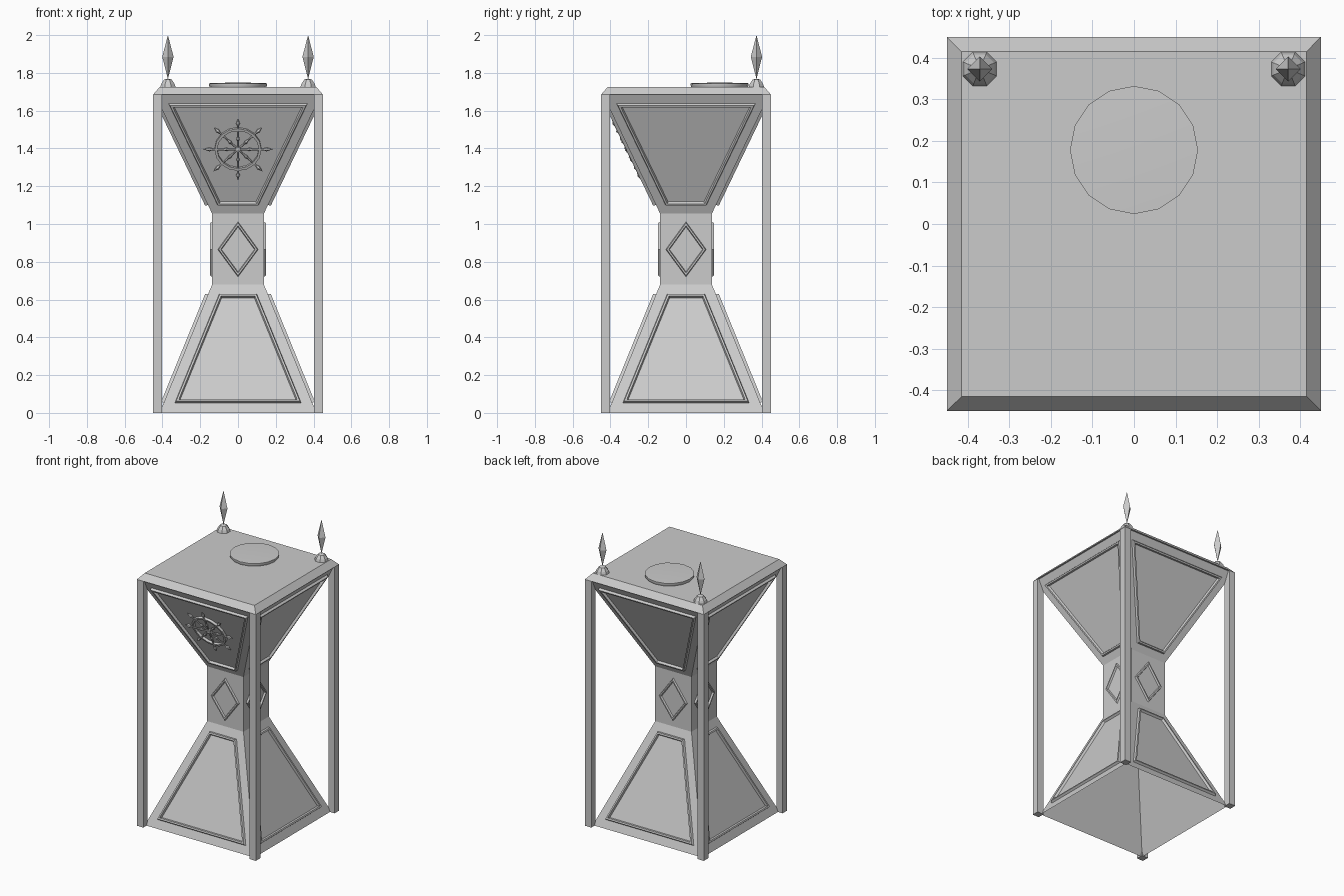
import bpy, bmesh
from math import pi, cos, sin, sqrt
from mathutils import Matrix, Vector

if "Cube" in bpy.data.objects:
    bpy.data.objects.remove(bpy.data.objects["Cube"])

grey = bpy.data.materials.new("stone_grey")
grey.use_nodes = True
GREY = (0.6, 0.6, 0.6, 1)
grey.diffuse_color = GREY
grey.node_tree.nodes["Principled BSDF"].inputs["Base Color"].default_value = GREY


def finish(name, bm, matrix=None):
    bmesh.ops.remove_doubles(bm, verts=bm.verts, dist=1e-5)
    mesh = bpy.data.meshes.new(name)
    bm.to_mesh(mesh)
    bm.free()
    if matrix:
        mesh.transform(matrix)
    mesh.materials.append(grey)
    obj = bpy.data.objects.new(name, mesh)
    bpy.context.collection.objects.link(obj)
    return obj


def lathe(name, profile, sides, matrix=None, phase=0.0, caps=(False, False)):
    """Turn a (radius, height) profile, listed bottom to top, around z."""
    bm = bmesh.new()
    rings = []
    for r, z in profile:
        if r == 0:
            rings.append([bm.verts.new((0, 0, z))] * sides)
        else:
            angles = [phase + 2 * pi * i / sides for i in range(sides)]
            rings.append([bm.verts.new((r * cos(a), r * sin(a), z)) for a in angles])
    for low, high in zip(rings, rings[1:]):
        for i in range(sides):
            j = (i + 1) % sides
            corners = dict.fromkeys((low[i], low[j], high[j], high[i]))
            bm.faces.new(list(corners))
    if caps[0]:
        bm.faces.new(rings[0][::-1])
    if caps[1]:
        bm.faces.new(rings[-1])
    return finish(name, bm, matrix)


def square_lathe(name, profile, **kw):
    """Same, with a square section given by half widths."""
    return lathe(name, [(h * sqrt(2), z) for h, z in profile], 4, phase=pi / 4, **kw)


def inset(points, d):
    """Move a counter-clockwise outline inwards with mitred corners."""
    out = []
    for i, p in enumerate(points):
        a = (p - points[i - 1]).normalized()
        b = (points[(i + 1) % len(points)] - p).normalized()
        na, nb = Vector((-a.y, a.x)), Vector((-b.y, b.x))
        out.append(p + (na + nb) * d / (1 + na.dot(nb)))
    return out


def frame(name, points, width, depth, matrix):
    """Raised moulding that follows an outline."""
    bm = bmesh.new()
    points = [Vector(p) for p in points]
    section = ((0, 0), (width * 0.25, depth), (width * 0.75, depth), (width, 0))
    loops = [[bm.verts.new((p.x, p.y, h)) for p in inset(points, d)] for d, h in section]
    n = len(points)
    for outer, inner in zip(loops, loops[1:]):
        for i in range(n):
            j = (i + 1) % n
            bm.faces.new((outer[i], outer[j], inner[j], inner[i]))
    return finish(name, bm, matrix)


def wall(z0, half, slope):
    """Matrix of a front wall; its origin lies at height z0."""
    c = 1 / sqrt(1 + slope * slope)
    u, v = Vector((1, 0, 0)), Vector((0, -slope * c, c))
    m = Matrix((u, v, u.cross(v))).transposed().to_4x4()
    return Matrix.Translation((0, -half, z0)) @ m, c


# Hourglass body, open underneath
BASE, NECK, FLARE = 0.415, 0.137, 0.44
LOW, HIGH, EAVE, TOP = 0.68, 1.055, 1.685, 1.725
square_lathe("body", [(BASE, 0), (NECK, LOW), (NECK, HIGH), (FLARE, EAVE)])

# Top slab with sloped rim
square_lathe("top_slab", [(0.45, EAVE), (0.415, TOP)], caps=(True, True))

# Corner posts
for sx, side in ((1, "left"), (-1, "right")):
    for sy, end in ((-1, "front"), (1, "back")):
        square_lathe(f"{end}_{side}_post", [(0.024, 0), (0.024, EAVE)], caps=(True, True),
                     matrix=Matrix.Translation((sx * 0.426, sy * 0.426, 0)))

# Mouldings on the four sides
low_wall, low_c = wall(0, BASE, (NECK - BASE) / LOW)
mid_wall, _ = wall(0, NECK, 0)
up_wall, up_c = wall(HIGH, NECK, (FLARE - NECK) / (EAVE - HIGH))


def trapezoid(bottom, top, z0, z1):
    return [(-bottom, z0), (bottom, z0), (top, z1), (-top, z1)]


diamond = [(0, 0.72), (0.107, 0.865), (0, 1.012), (-0.107, 0.865)]
for k, side in enumerate(("front", "left", "back", "right")):
    turn = Matrix.Rotation(k * pi / 2, 4, "Z")
    frame(f"{side}_lower_moulding", trapezoid(0.335, 0.1, 0.052 / low_c, 0.628 / low_c),
          0.02, 0.015, turn @ low_wall)
    frame(f"{side}_upper_moulding",
          trapezoid(0.108, 0.368, (1.1 - HIGH) / up_c, (1.638 - HIGH) / up_c),
          0.02, 0.015, turn @ up_wall)
    frame(f"{side}_diamond_moulding", diamond, 0.016, 0.011, turn @ mid_wall)

# Wheel emblem on the front
wheel = up_wall @ Matrix.Translation((0, (1.4 - HIGH) / up_c, 0))
lathe("wheel_rim", [(0.11, 0), (0.124, 0), (0.124, 0.016), (0.11, 0.016), (0.11, 0)], 16,
      matrix=wheel)
lathe("wheel_hub", [(0.016, 0), (0.016, 0.018), (0, 0.022)], 8, matrix=wheel)
spoke = [(0.005, 0), (0.005, 0.05), (0.01, 0.06), (0.005, 0.075), (0.005, 0.135),
         (0.011, 0.152), (0, 0.183)]
for i in range(8):
    lathe(f"wheel_spoke_{i + 1}", spoke, 6,
          matrix=wheel @ Matrix.Translation((0, 0, 0.011))
          @ Matrix.Rotation(i * pi / 4, 4, "Z") @ Matrix.Rotation(pi / 2, 4, "Y"))

# Round cap on the slab
cap = lathe("round_cap", [(0.15, TOP), (0.154, 1.735), (0.154, 1.745), (0, 1.75)], 16,
            matrix=Matrix.Translation((0, 0.178, 0)))
bpy.context.view_layer.objects.active = cap
cap.select_set(True)
bpy.ops.object.shade_smooth_by_angle()

# Finials on the back corners
for sx, side in ((1, "left"), (-1, "right")):
    spot = Matrix.Translation((sx * 0.371, 0.373, 0))
    lathe(f"{side}_finial_cup", [(0.044, TOP), (0.038, 1.742), (0.022, 1.764), (0, 1.77)], 8,
          matrix=spot, phase=pi / 8)
    lathe(f"{side}_finial_spike", [(0, 1.768), (0.03, 1.885), (0, 2.0)], 4, matrix=spot)
